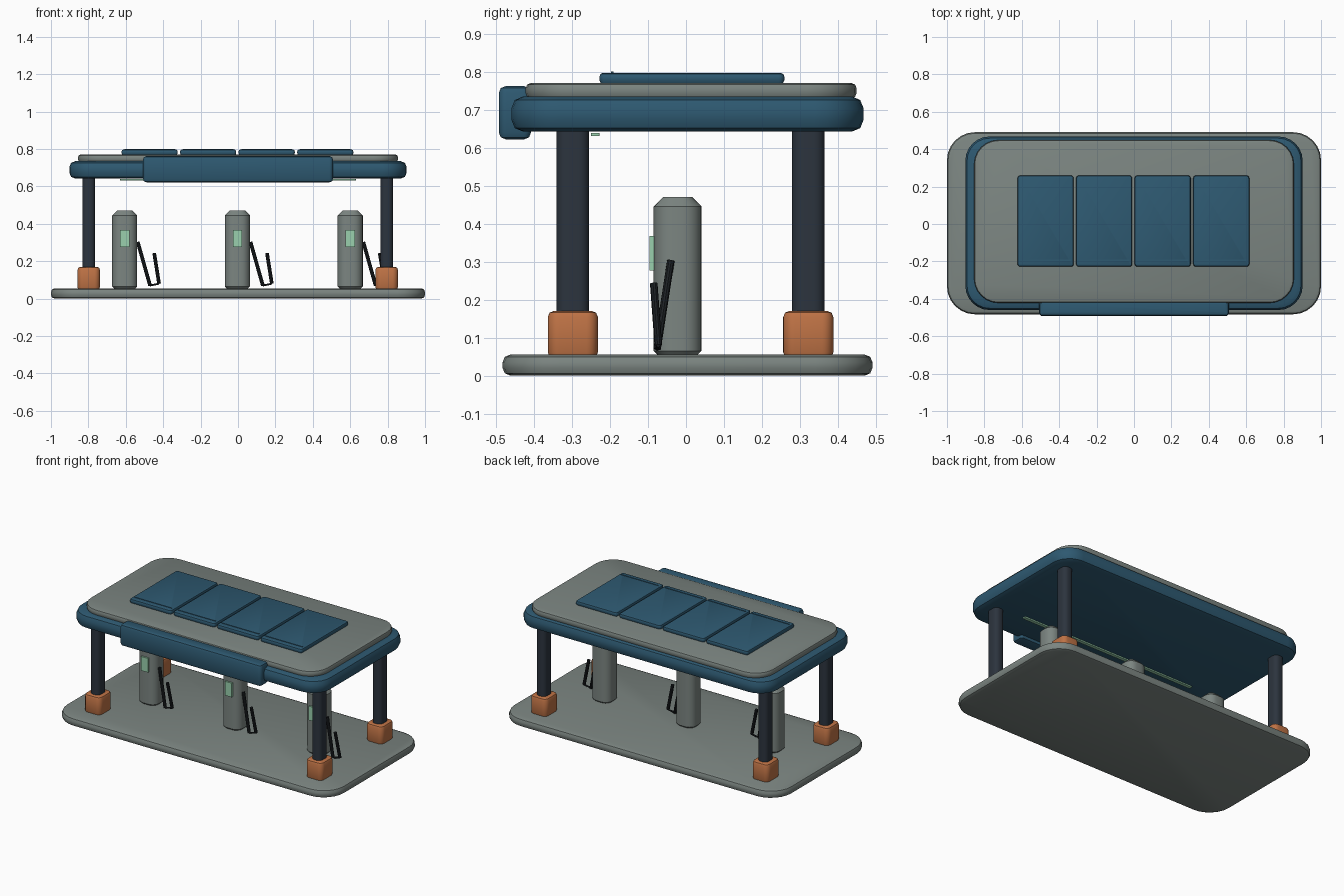
import bpy, bmesh, math
from mathutils import Vector

cube = bpy.data.objects.get("Cube")
if cube:
    bpy.data.objects.remove(cube, do_unlink=True)


def material(name, rgb):
    m = bpy.data.materials.new(name)
    m.use_nodes = True
    m.diffuse_color = (*rgb, 1)
    m.node_tree.nodes["Principled BSDF"].inputs["Base Color"].default_value = (*rgb, 1)
    return m


BLUE = material("deep blue", (0.027, 0.1, 0.165))
GREY = material("concrete grey", (0.2, 0.235, 0.22))
ORANGE = material("copper orange", (0.52, 0.17, 0.06))
SLATE = material("dark slate", (0.025, 0.034, 0.048))
MINT = material("mint green", (0.32, 0.63, 0.42))
RUBBER = material("black rubber", (0.012, 0.015, 0.018))


def finish(bm, name, mat):
    mesh = bpy.data.meshes.new(name)
    bm.to_mesh(mesh)
    bm.free()
    ob = bpy.data.objects.new(name, mesh)
    bpy.context.collection.objects.link(ob)
    mesh.materials.append(mat)
    bpy.ops.object.select_all(action="DESELECT")
    ob.select_set(True)
    bpy.context.view_layer.objects.active = ob
    bpy.ops.object.shade_smooth_by_angle(angle=math.radians(35))
    return ob


def slab(name, mat, x, y, z, radius=0, rim=0, segments=2):
    """Box between (min, max) ranges, with round corners in plan and a bevelled rim."""
    bm = bmesh.new()
    bmesh.ops.create_cube(bm, size=1)
    for v in bm.verts:
        v.co = [r[0] if c < 0 else r[1] for c, r in zip(v.co, (x, y, z))]
    if radius:
        upright = [e for e in bm.edges if abs(e.verts[0].co.z - e.verts[1].co.z) > 1e-4]
        bmesh.ops.bevel(bm, geom=upright, offset=radius, segments=6, profile=0.5,
                        affect="EDGES", clamp_overlap=True)
    if rim:
        edges = [e for e in bm.edges if abs(e.verts[0].co.z - e.verts[1].co.z) < 1e-4]
        bmesh.ops.bevel(bm, geom=edges, offset=rim, segments=segments, profile=0.5,
                        affect="EDGES", clamp_overlap=True)
    return finish(bm, name, mat)


def around(c, half):
    return (c - half, c + half)


def rod(name, mat, a, b, r):
    a, b = Vector(a), Vector(b)
    bm = bmesh.new()
    bmesh.ops.create_cone(bm, cap_ends=True, segments=10, radius1=r, radius2=r,
                          depth=(b - a).length)
    ob = finish(bm, name, mat)
    ob.location = (a + b) / 2
    ob.rotation_euler = (b - a).to_track_quat("Z", "Y").to_euler()


# Ground slab and canopy
slab("base_slab", GREY, (-1, 1), (-0.483, 0.491), (0, 0.055), 0.15, 0.02)
slab("canopy", BLUE, (-0.902, 0.902), (-0.46, 0.468), (0.642, 0.735), 0.13, 0.032)
slab("canopy_top", GREY, (-0.855, 0.855), (-0.422, 0.449), (0.73, 0.77), 0.13, 0.013)
slab("fascia_sign", BLUE, (-0.508, 0.508), (-0.493, -0.408), (0.622, 0.762), 0.02, 0.018)
slab("canopy_light", MINT, (-0.63, 0.63), (-0.25, -0.228), (0.631, 0.639), 0.003)

# Roof panels with a thin ridge near the front edge
for i in range(4):
    cx = (i - 1.5) * 0.313 - 0.003
    slab(f"roof_panel_{i + 1}", BLUE, around(cx, 0.15), (-0.228, 0.259),
         (0.768, 0.797), 0.015, 0.01)
    slab(f"panel_ridge_{i + 1}", BLUE, around(cx, 0.135), (-0.197, -0.191), (0.795, 0.8))

# Four columns in their footings
for side, cx in (("right", -0.798), ("left", 0.795)):
    for end, cy in (("front", -0.298), ("back", 0.322)):
        slab(f"{end}_{side}_column", SLATE, around(cx, 0.034), around(cy, 0.043),
             (0.1, 0.66), 0.028)
        slab(f"{end}_{side}_footing", ORANGE, around(cx, 0.06), around(cy, 0.066),
             (0.045, 0.17), 0.03, 0.016)

# Three dispensers, each with a screen and a hose
for side, cx in (("right", -0.606), ("middle", -0.003), ("left", 0.6)):
    slab(f"{side}_dispenser", GREY, around(cx, 0.067), around(-0.022, 0.063),
         (0.04, 0.47), 0.05, 0.025, 1)
    slab(f"{side}_screen", MINT, around(cx, 0.025), (-0.096, -0.07), (0.277, 0.368))
    top = (cx + 0.07, -0.04, 0.302)
    low = (cx + 0.136, -0.076, 0.07)
    turn = (cx + 0.184, -0.073, 0.08)
    tip = (cx + 0.158, -0.085, 0.243)
    rod(f"{side}_hose_drop", RUBBER, top, low, 0.01)
    rod(f"{side}_hose_bend", RUBBER, low, turn, 0.005)
    rod(f"{side}_hose_rise", RUBBER, turn, tip, 0.01)
